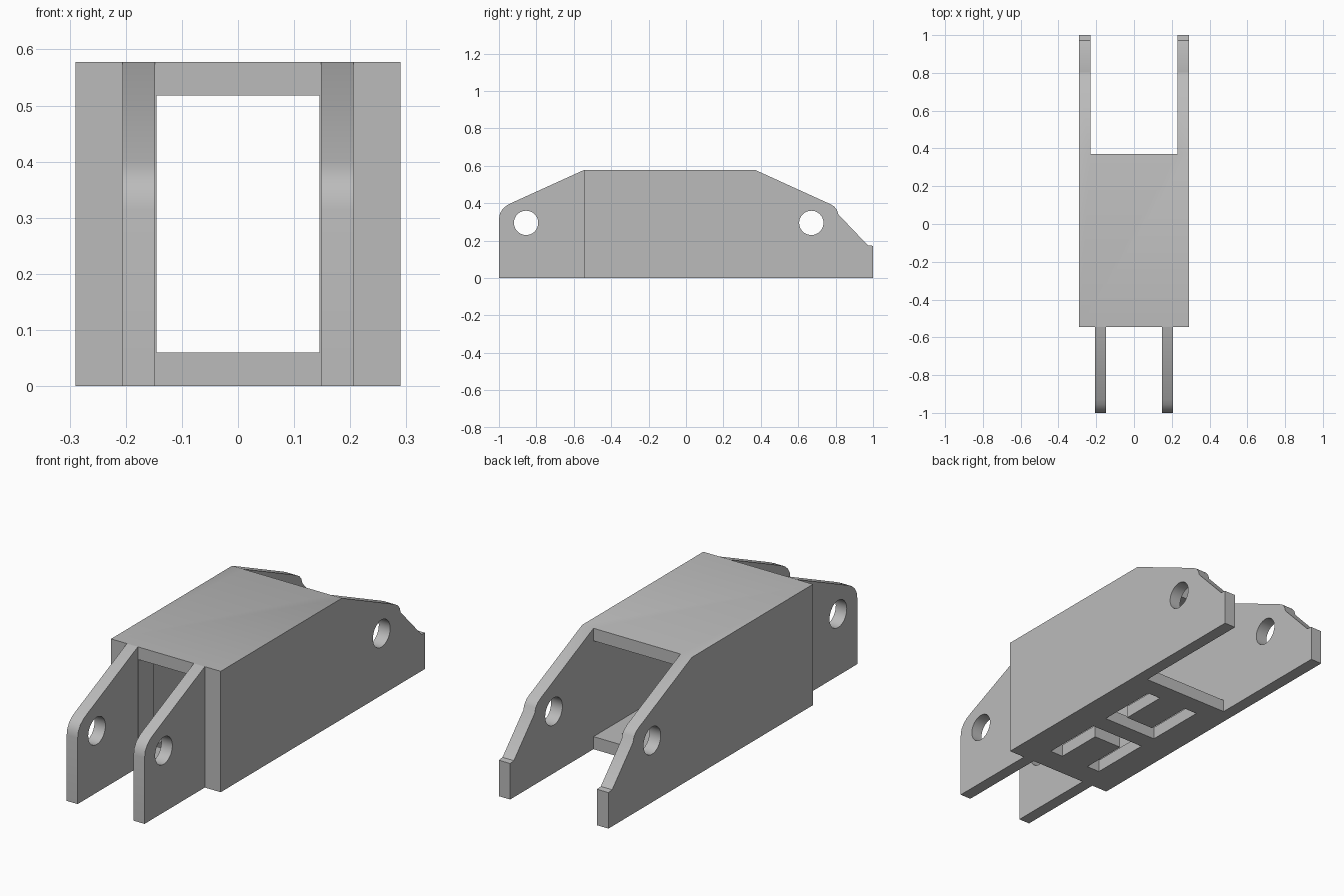
import bpy, bmesh, math
from mathutils import Matrix

cube = bpy.data.objects.get("Cube")
if cube:
    bpy.data.objects.remove(cube, do_unlink=True)

grey = bpy.data.materials.new("plain grey")
grey.use_nodes = True
GREY = (0.5, 0.5, 0.5, 1)
grey.diffuse_color = GREY
grey.node_tree.nodes["Principled BSDF"].inputs["Base Color"].default_value = GREY


def make_object(name, bm):
    bmesh.ops.recalc_face_normals(bm, faces=bm.faces)
    mesh = bpy.data.meshes.new(name)
    bm.to_mesh(mesh)
    bm.free()
    obj = bpy.data.objects.new(name, mesh)
    bpy.context.collection.objects.link(obj)
    mesh.materials.append(grey)
    return obj


def extrude(name, profile, axis, low, high):
    """Extrude a flat outline: (y, z) pairs along x, or (x, y) pairs along z."""
    bm = bmesh.new()
    place = (lambda p: (low, *p)) if axis == "x" else (lambda p: (*p, low))
    face = bm.faces.new([bm.verts.new(place(p)) for p in profile])
    new = bmesh.ops.extrude_face_region(bm, geom=[face])["geom"]
    depth = high - low
    bmesh.ops.translate(bm, verts=[v for v in new if isinstance(v, bmesh.types.BMVert)],
                        vec=(depth, 0, 0) if axis == "x" else (0, 0, depth))
    return make_object(name, bm)


def block(name, half, y0, y1, z0, z1):
    return extrude(name, [(y0, z0), (y1, z0), (y1, z1), (y0, z1)], "x", -half, half)


def bore(y):
    bm = bmesh.new()
    bmesh.ops.create_cone(bm, cap_ends=True, segments=40, radius1=0.065, radius2=0.065, depth=1,
                          matrix=Matrix.Translation((0, y, 0.295)) @ Matrix.Rotation(math.pi / 2, 4, "Y"))
    return make_object("bore_cutter", bm)


def u_slot(y_open, y_base):
    """U-shaped floor slot that leaves a tongue joined at y_open."""
    inner = y_base + math.copysign(0.07, y_open - y_base)
    right = [(0.145, y_base), (0.145, y_open), (0.075, y_open), (0.075, inner)]
    outline = right + [(-x, y) for x, y in reversed(right)]
    return extrude("slot_cutter", outline, "z", -0.1, 0.12)


def cut(obj, cutters):
    for cutter in cutters:
        cutter.hide_render = True
        mod = obj.modifiers.new("cut", "BOOLEAN")
        mod.operation = "DIFFERENCE"
        mod.solver = "EXACT"
        mod.object = cutter
    bpy.context.view_layer.update()
    evaluated = obj.evaluated_get(bpy.context.evaluated_depsgraph_get())
    mesh = bpy.data.meshes.new_from_object(evaluated)
    obj.modifiers.clear()
    obj.data = mesh
    for cutter in cutters:
        bpy.data.objects.remove(cutter, do_unlink=True)


# Hollow body with two long side cheeks reaching back
body = extrude("body", [
    (-0.545, 0), (1, 0), (1, 0.172), (0.972, 0.175), (0.815, 0.34), (0.807, 0.365),
    (0.792, 0.383), (0.77, 0.396), (0.37, 0.578), (-0.545, 0.578)], "x", -0.29, 0.29)
cut(body, [
    block("cavity_cutter", 0.23, -0.43, 0.5, 0.06, 0.518),
    block("mouth_cutter", 0.145, -0.7, -0.4, 0.06, 0.518),
    block("rear_gap_cutter", 0.23, 0.37, 1.2, -0.1, 0.8),
    u_slot(-0.425, -0.12),
    u_slot(0.275, -0.03),
    bore(0.67)])

# Pair of front lugs
lug_profile = [(-0.54, 0), (-0.54, 0.578), (-0.545, 0.578), (-0.93, 0.403), (-0.957, 0.389),
               (-0.98, 0.37), (-0.995, 0.345), (-1, 0.315), (-1, 0)]
lugs = []
for side, low in (("left", 0.148), ("right", -0.206)):
    lug = extrude("front_lug_" + side, lug_profile, "x", low, low + 0.058)
    cut(lug, [bore(-0.855)])
    lugs.append(lug)

# Smooth the rounded corners and bores, keep other edges sharp
bpy.ops.object.select_all(action="DESELECT")
for obj in [body] + lugs:
    obj.select_set(True)
bpy.context.view_layer.objects.active = body
bpy.ops.object.shade_smooth_by_angle(angle=math.radians(30))
